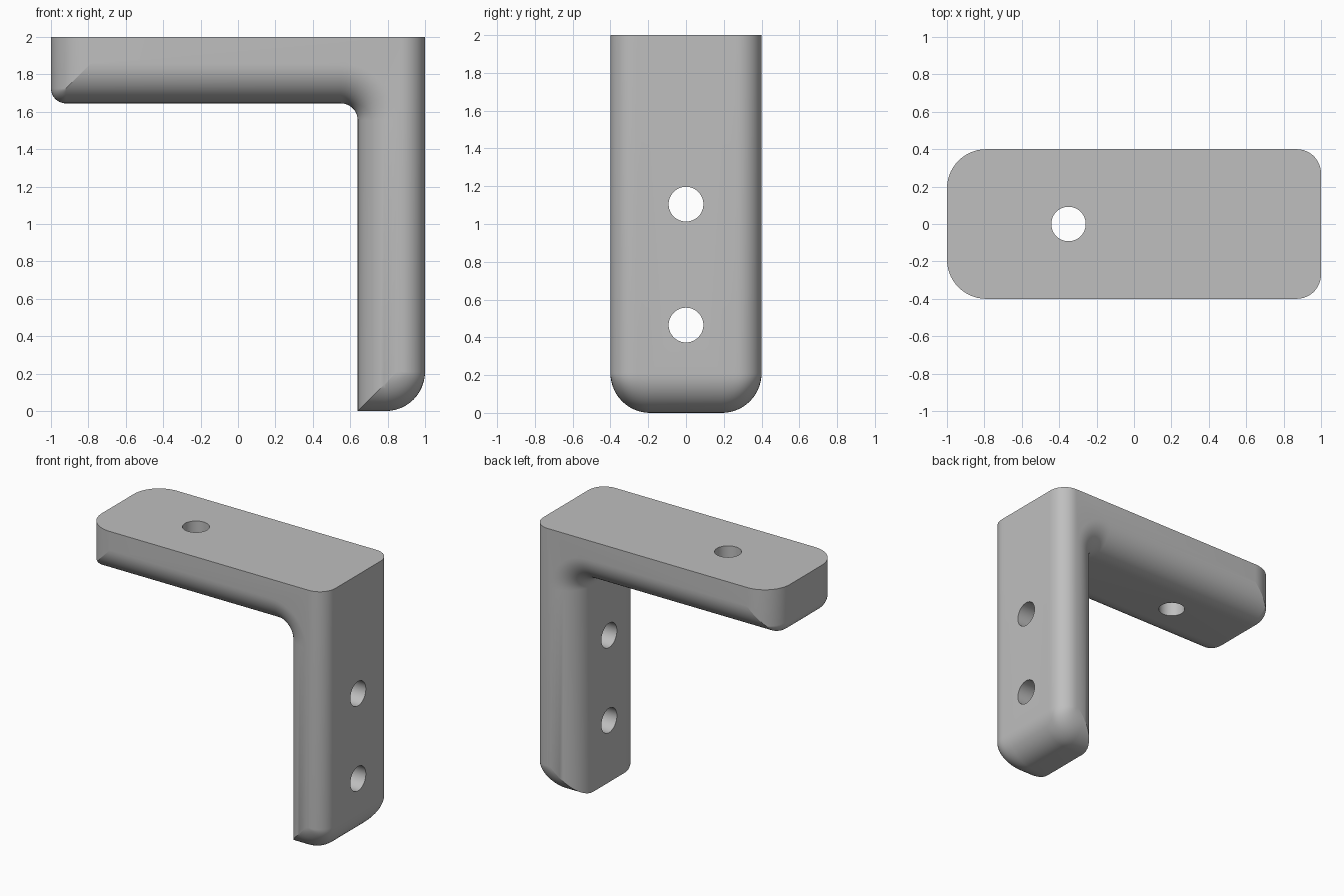
import bpy, bmesh
from math import sin, cos, pi, sqrt

cube = bpy.data.objects.get("Cube")
if cube:
    bpy.data.objects.remove(cube, do_unlink=True)

HALF = 0.4             # half the depth
R = 0.21               # fillet of the inner, lower and arm end edges
R_OUT = 0.13           # fillet of the outer upright edges
INNER_X, INNER_Z = 0.64, 1.645
STEPS = 14

grey = bpy.data.materials.new("Grey")
grey.use_nodes = True
colour = (0.52, 0.52, 0.52, 1)
grey.diffuse_color = colour
grey.node_tree.nodes["Principled BSDF"].inputs["Base Color"].default_value = colour


def arc(cx, cz, rx, rz, start, end, n=12):
    angles = [(start + (end - start) * i / n) * pi / 180 for i in range(n + 1)]
    return [(cx + rx * cos(a), cz + rz * sin(a)) for a in angles]


def inset(y, r):
    """How far a fillet of radius r pulls the outline in at depth y."""
    d = max(abs(y) - (HALF - r), 0)
    return r - sqrt(max(r * r - d * d, 0))


def outline(y):
    """L-shaped section at depth y."""
    e, out = inset(y, R), inset(y, R_OUT)
    tip = max(0.08 - e, 0.001)
    rx = min(R - out, 1 - out - INNER_X - e - 0.001)
    rz = max(R - e, 0.001)
    return ([(-1 + e, 2)]
            + arc(-1 + e + tip, INNER_Z + e + tip, tip, tip, 180, 270)
            + arc(INNER_X - 0.09, INNER_Z - 0.09, 0.09 + e, 0.09 + e, 90, 0)
            + [(INNER_X + e, e)]
            + arc(1 - out - rx, e + rz, rx, rz, 270, 360)
            + [(1 - out, 2)])


# Bracket body: sections joined from front to back
depths = [HALF - R + R * sin(pi / 2 * i / STEPS) for i in range(STEPS + 1)]
bm = bmesh.new()
rings = [[bm.verts.new((x, y, z)) for x, z in outline(y)]
         for y in [-d for d in reversed(depths)] + depths]
for a, b in zip(rings, rings[1:]):
    for i in range(len(a)):
        j = (i + 1) % len(a)
        bm.faces.new((a[i], a[j], b[j], b[i]))
bm.faces.new(rings[0])
bm.faces.new(rings[-1][::-1])
bmesh.ops.recalc_face_normals(bm, faces=bm.faces)
mesh = bpy.data.meshes.new("bracket")
bm.to_mesh(mesh)
bm.free()
mesh.materials.append(grey)
bracket = bpy.data.objects.new("bracket", mesh)
bpy.context.collection.objects.link(bracket)


# Screw holes: two through the upright, one through the arm
def drill(location, rotation):
    bpy.ops.mesh.primitive_cylinder_add(vertices=48, radius=0.092, depth=0.8,
                                        location=location, rotation=rotation)
    cutter = bpy.context.object
    cutter.name = "hole_cutter"
    cutter.hide_render = True
    cutter.data.materials.append(grey)
    bpy.context.view_layer.objects.active = bracket
    mod = bracket.modifiers.new("hole", "BOOLEAN")
    mod.operation = "DIFFERENCE"
    mod.solver = "EXACT"
    mod.object = cutter
    bpy.ops.object.modifier_apply(modifier=mod.name)
    bpy.data.objects.remove(cutter, do_unlink=True)


for z in (0.465, 1.105):
    drill((0.82, 0, z), (0, pi / 2, 0))
drill((-0.35, 0, 1.82), (0, 0, 0))

# Smooth fillets with crisp edges
bpy.ops.object.select_all(action="DESELECT")
bracket.select_set(True)
bpy.context.view_layer.objects.active = bracket
bpy.ops.object.shade_smooth_by_angle(angle=pi / 6)
